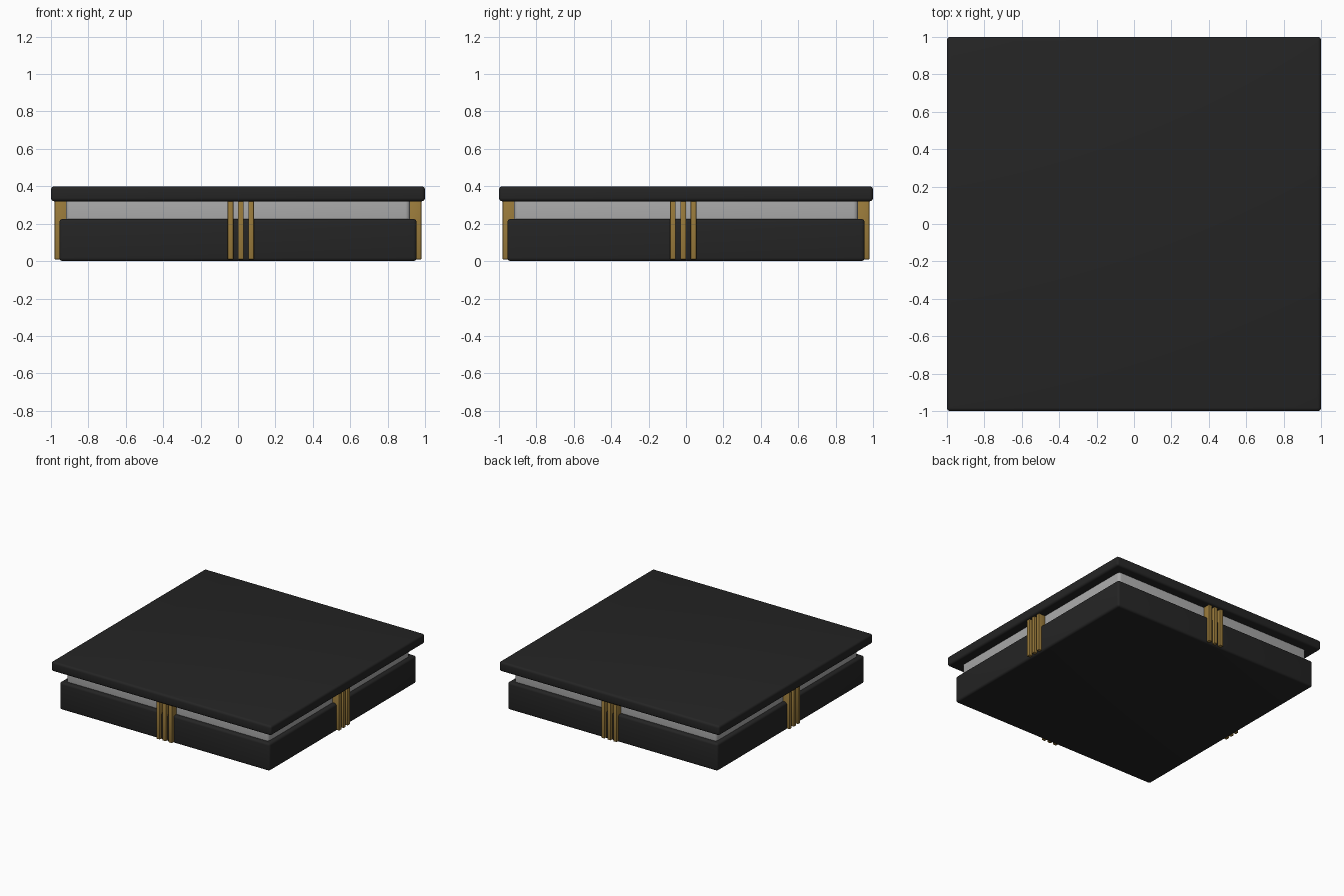
import bpy
import math
from mathutils import Matrix

cube = bpy.data.objects.get("Cube")
if cube:
    bpy.data.objects.remove(cube, do_unlink=True)


def make_material(name, rgb):
    mat = bpy.data.materials.new(name)
    mat.use_nodes = True
    color = (*rgb, 1.0)
    mat.diffuse_color = color
    mat.node_tree.nodes["Principled BSDF"].inputs["Base Color"].default_value = color
    return mat


black = make_material("matte black", (0.018, 0.018, 0.018))
grey = make_material("frosted grey", (0.40, 0.40, 0.40))
gold = make_material("antique gold", (0.32, 0.195, 0.043))


def rounded_box(name, center, size, bevel, segments, mat):
    """Box with rounded edges, sized in its own mesh."""
    bpy.ops.mesh.primitive_cube_add(size=1, location=center)
    obj = bpy.context.object
    obj.name = name
    obj.data.transform(Matrix.Diagonal((*size, 1)))
    obj.data.materials.append(mat)
    mod = obj.modifiers.new("rounded edges", "BEVEL")
    mod.width = bevel
    mod.segments = segments
    bpy.ops.object.modifier_apply(modifier=mod.name)
    bpy.ops.object.shade_smooth_by_angle(angle=math.radians(35))
    return obj


def slab(name, half, bottom, top, bevel, mat):
    return rounded_box(name, (0, 0, (bottom + top) / 2),
                       (2 * half, 2 * half, top - bottom), bevel, 4, mat)


# Stacked square slabs
slab("base", 0.955, 0.0, 0.226, 0.018, black)
slab("diffuser", 0.92, 0.17, 0.36, 0.025, grey)
slab("top_plate", 1.0, 0.32, 0.40, 0.018, black)

# Three upright gold bars in the middle of each side
BAR_WIDTH, BAR_DEPTH, BAR_REACH = 0.03, 0.07, 0.98
BAR_BOTTOM, BAR_TOP = 0.01, 0.325
SPACING, SHIFT = 0.055, 0.015
bar_z = (BAR_BOTTOM + BAR_TOP) / 2
bar_height = BAR_TOP - BAR_BOTTOM
offset = BAR_REACH - BAR_DEPTH / 2

for side, sign in (("front", -1), ("back", 1)):
    for i in (-1, 0, 1):
        rounded_box(f"{side}_bar_{i + 2}", (SHIFT + i * SPACING, sign * offset, bar_z),
                    (BAR_WIDTH, BAR_DEPTH, bar_height), 0.003, 2, gold)

for side, sign in (("right", -1), ("left", 1)):
    for i in (-1, 0, 1):
        rounded_box(f"{side}_bar_{i + 2}", (sign * offset, i * SPACING - SHIFT, bar_z),
                    (BAR_DEPTH, BAR_WIDTH, bar_height), 0.003, 2, gold)
